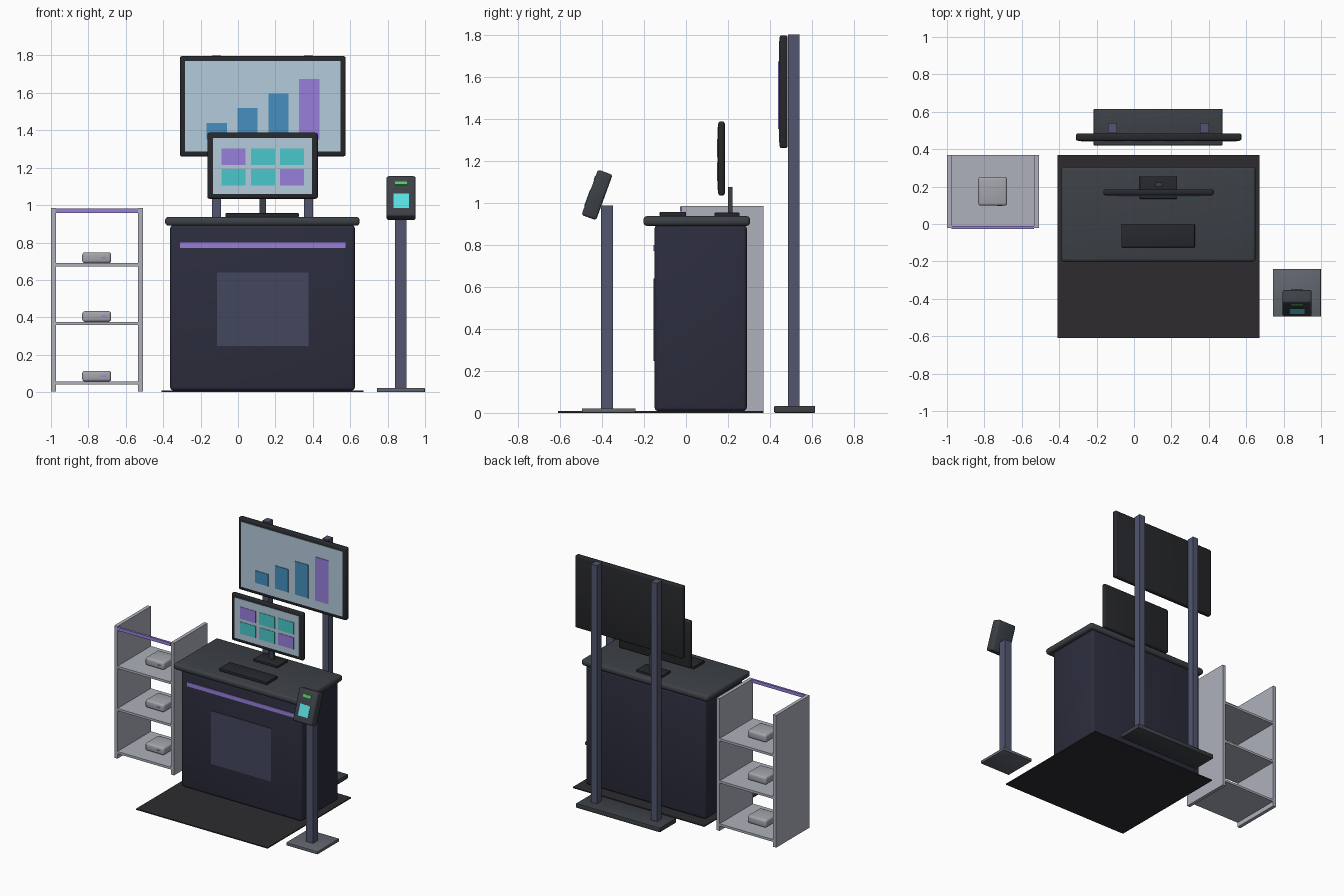
import bpy, bmesh, math
from mathutils import Matrix, Vector

if "Cube" in bpy.data.objects:
    bpy.data.objects.remove(bpy.data.objects["Cube"])

mats = {}


def mat(name, hexcol):
    lin = []
    for i in (0, 2, 4):
        c = int(hexcol[i:i + 2], 16) / 255
        lin.append(c / 12.92 if c <= 0.04045 else ((c + 0.055) / 1.055) ** 2.4)
    m = bpy.data.materials.new(name)
    m.diffuse_color = (*lin, 1)
    m.use_nodes = True
    m.node_tree.nodes["Principled BSDF"].inputs["Base Color"].default_value = m.diffuse_color
    mats[name] = m


for n, h in dict(cabinet="2c2d3d", mat="2d2b2f", top="3c4146", black="27282c", screen="b3cbdc",
                 blue="468fc0", purple="987fdc", teal="48c9cc", cyan="5adfe2", green="55c96a",
                 post="52566f", panel="43465f", shelf="aeb1bb", plate="62666f",
                 device="a4a5ab").items():
    mat(n, h)


def box(name, x, y, z, material, bevel=0.0, seg=3, xform=None):
    """Box from (min, max) ranges, optionally rounded and transformed."""
    lo, hi = Vector((x[0], y[0], z[0])), Vector((x[1], y[1], z[1]))
    size, mid = hi - lo, (hi + lo) / 2
    bm = bmesh.new()
    bmesh.ops.create_cube(bm, size=1, matrix=Matrix.Translation(mid) @ Matrix.Diagonal((*size, 1)))
    if bevel:
        bmesh.ops.bevel(bm, geom=bm.edges[:], offset=bevel, segments=seg, profile=0.5,
                        affect='EDGES', clamp_overlap=True)
    if xform:
        bm.transform(xform)
    me = bpy.data.meshes.new(name)
    bm.to_mesh(me)
    bm.free()
    me.materials.append(mats[material])
    ob = bpy.data.objects.new(name, me)
    bpy.context.collection.objects.link(ob)
    if bevel:
        bpy.ops.object.select_all(action='DESELECT')
        ob.select_set(True)
        bpy.context.view_layer.objects.active = ob
        bpy.ops.object.shade_smooth_by_angle(angle=math.radians(40))
    return ob


# Floor mat and counter
box("floor_mat", (-0.41, 0.67), (-0.61, 0.37), (0, 0.008), "mat")
box("counter_cabinet", (-0.363, 0.625), (-0.15, 0.29), (0.008, 0.895), "cabinet", 0.02)
box("counter_top", (-0.39, 0.65), (-0.203, 0.305), (0.89, 0.937), "top", 0.018)
box("counter_light_strip", (-0.31, 0.575), (-0.155, -0.145), (0.77, 0.80), "purple")
box("counter_front_panel", (-0.113, 0.378), (-0.155, -0.145), (0.246, 0.64), "panel")

# Keyboard and desk monitor
box("keyboard", (-0.067, 0.325), (-0.125, 0.0), (0.935, 0.957), "black", 0.004, 2)
box("monitor_base", (0.03, 0.23), (0.135, 0.255), (0.935, 0.953), "black", 0.004, 2)
box("monitor_neck", (0.115, 0.15), (0.2, 0.222), (0.95, 1.075), "top")
box("monitor_frame", (-0.164, 0.427), (0.153, 0.185), (1.034, 1.387), "black", 0.012)
box("monitor_screen", (-0.134, 0.396), (0.151, 0.156), (1.06, 1.36), "screen")
for r, row in enumerate((("purple", "teal", "teal"), ("teal", "teal", "purple"))):
    for c, colour in enumerate(row):
        x, z = -0.087 + 0.156 * c, 1.215 - 0.111 * r
        box(f"monitor_tile_{r}_{c}", (x, x + 0.128), (0.148, 0.153), (z, z + 0.088), colour)

# Large display on two posts
box("display_base", (-0.216, 0.473), (0.42, 0.615), (0, 0.033), "top", 0.004, 2)
for side, x in (("left", -0.115), ("right", 0.377)):
    box(f"display_post_{side}", (x - 0.024, x + 0.024), (0.486, 0.54), (0.03, 1.8), "post")
box("display_frame", (-0.311, 0.575), (0.445, 0.484), (1.26, 1.797), "black", 0.012)
box("display_screen", (-0.283, 0.548), (0.442, 0.448), (1.287, 1.77), "screen")
for i, top in enumerate((1.44, 1.52, 1.597, 1.673)):
    x = -0.168 + 0.165 * i
    box(f"display_bar_{i}", (x, x + 0.108), (0.438, 0.444), (1.35, top),
        "purple" if i == 3 else "blue")

# Card reader on a stand, head leaning back
box("reader_base", (0.742, 0.999), (-0.495, -0.24), (0, 0.022), "plate", 0.003, 2)
box("reader_post", (0.84, 0.9), (-0.405, -0.347), (0.02, 0.986), "post")
tilt = Matrix.Translation((0.872, -0.4235, 1.0375)) @ Matrix.Rotation(math.radians(-20), 4, 'X')
box("reader_head", (-0.078, 0.078), (-0.037, 0.037), (-0.115, 0.115), "top", 0.012, xform=tilt)
box("reader_screen", (-0.041, 0.041), (-0.04, -0.034), (-0.07, 0.013), "cyan", xform=tilt)
box("reader_light", (-0.032, 0.032), (-0.04, -0.034), (0.062, 0.081), "green", xform=tilt)

# Open shelf rack with three devices
for side, x in (("left", -1.0), ("right", -0.535)):
    box(f"rack_side_{side}", (x, x + 0.026), (-0.022, 0.37), (0.004, 0.985), "shelf")
box("rack_light_bar", (-0.975, -0.534), (-0.028, -0.012), (0.958, 0.982), "purple")
for i, z in enumerate((0.04, 0.359, 0.673)):
    box(f"rack_shelf_{i}", (-0.976, -0.533), (-0.022, 0.37), (z, z + 0.017), "shelf")
    box(f"device_{i}", (-0.833, -0.678), (0.098, 0.252), (z + 0.017, z + 0.074), "device", 0.014)
    box(f"device_light_{i}", (-0.733, -0.703), (0.095, 0.1), (z + 0.042, z + 0.05), "purple")
